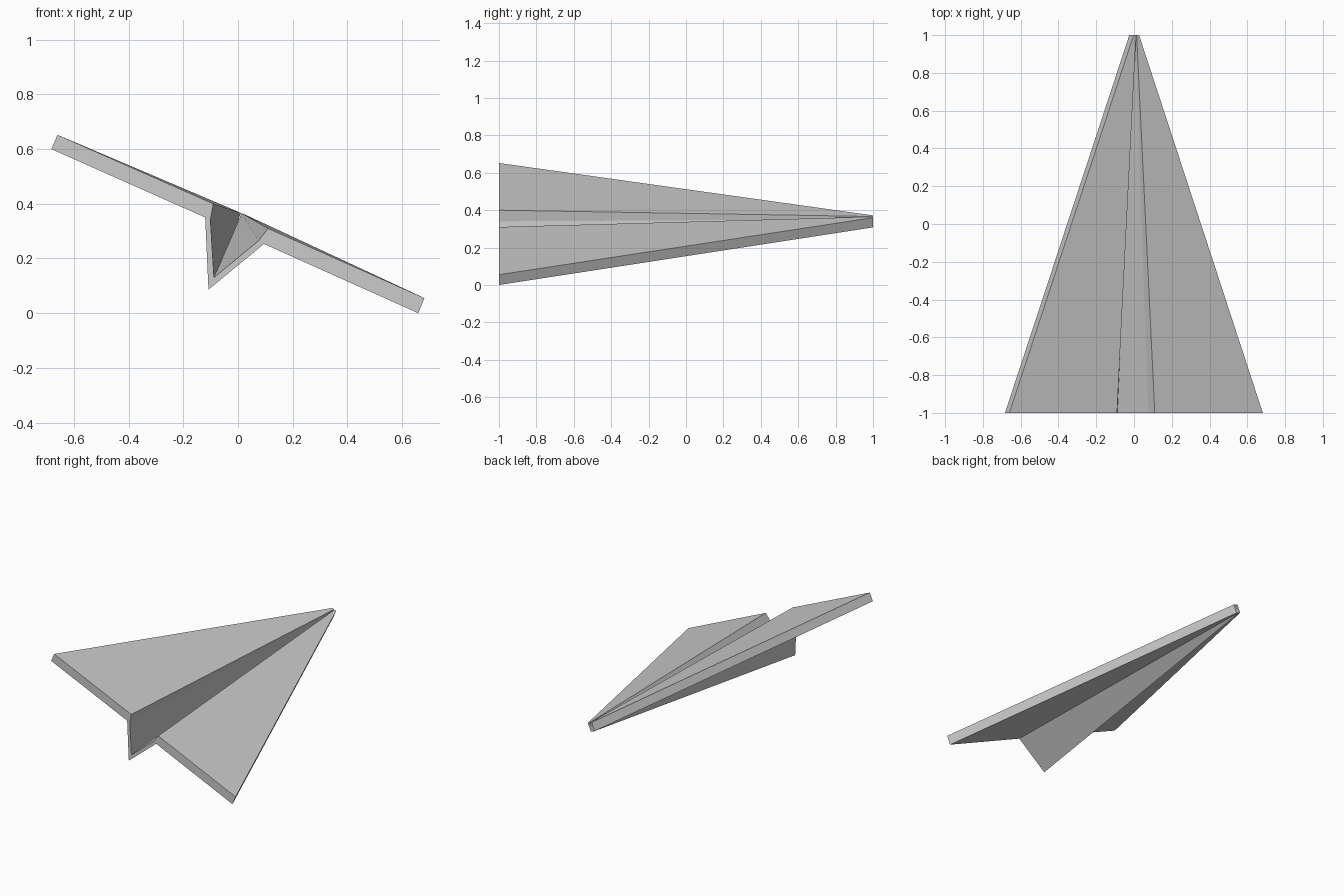
import bpy, bmesh

# Cross-sections (x, z): upper skin left to right, then lower skin right to left
tail = [(-0.66, 0.652), (-0.09, 0.40), (-0.101, 0.34), (-0.088, 0.13),
        (0.075, 0.265), (0.11, 0.31), (0.682, 0.055),
        (0.659, 0.0), (0.095, 0.253), (-0.108, 0.086), (-0.12, 0.35), (-0.683, 0.60)]
nose = [(-0.002, 0.372), (0.011, 0.366), (0.005, 0.352), (0.001, 0.337),
        (0.007, 0.350), (0.014, 0.365), (0.027, 0.360),
        (0.004, 0.308), (-0.008, 0.313), (-0.011, 0.311), (-0.014, 0.315), (-0.025, 0.32)]

bm = bmesh.new()
a = [bm.verts.new((x, -1, z)) for x, z in tail]
b = [bm.verts.new((x, 1, z)) for x, z in nose]

# Folded panels running from tail to nose
n = len(a)
for i in range(n):
    j = (i + 1) % n
    bm.faces.new((a[i], a[j], b[j], b[i]))

# End caps: wing edges, fold corners and keel walls
caps = [(0, 1, 10, 11), (1, 2, 10), (2, 3, 9, 10), (3, 4, 8, 9), (4, 5, 8), (5, 6, 7, 8)]
for ring in (a, b):
    for cap in caps:
        bm.faces.new([ring[i] for i in cap])

bmesh.ops.recalc_face_normals(bm, faces=bm.faces)
mesh = bpy.data.meshes.new("paper_plane")
bm.to_mesh(mesh)
bm.free()
bpy.context.collection.objects.link(bpy.data.objects.new("paper_plane", mesh))
